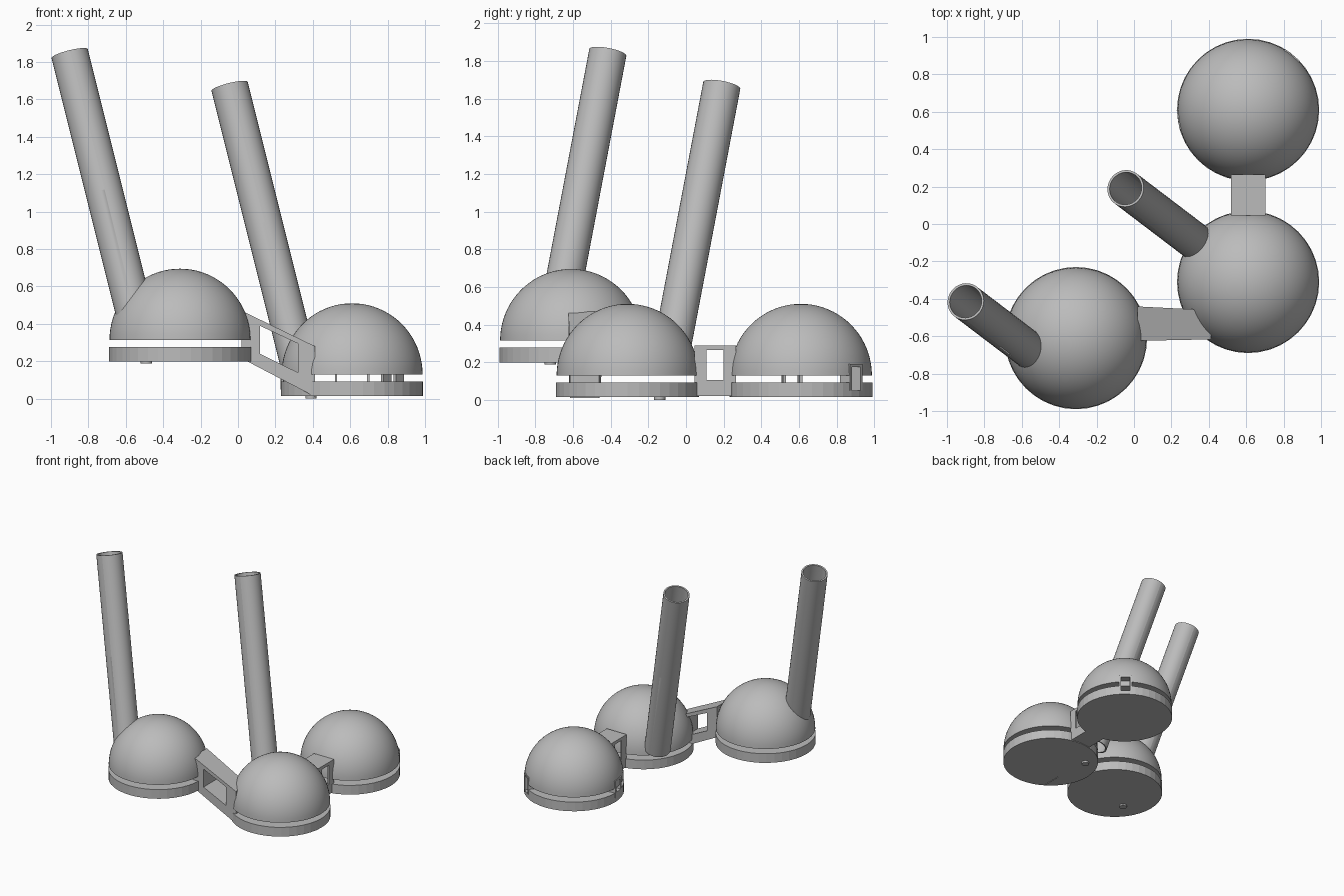
import bpy, bmesh, math
from mathutils import Vector, Matrix

if "Cube" in bpy.data.objects:
    bpy.data.objects.remove(bpy.data.objects["Cube"])

grey = bpy.data.materials.new("light_grey")
grey.diffuse_color = (0.5, 0.5, 0.5, 1)
grey.use_nodes = True
grey.node_tree.nodes["Principled BSDF"].inputs["Base Color"].default_value = grey.diffuse_color


def finish(name, bm, smooth=None):
    bmesh.ops.recalc_face_normals(bm, faces=bm.faces)
    me = bpy.data.meshes.new(name)
    bm.to_mesh(me)
    bm.free()
    ob = bpy.data.objects.new(name, me)
    bpy.context.collection.objects.link(ob)
    me.materials.append(grey)
    if smooth:
        bpy.ops.object.select_all(action='DESELECT')
        ob.select_set(True)
        bpy.context.view_layer.objects.active = ob
        bpy.ops.object.shade_smooth_by_angle(angle=math.radians(smooth))
    return ob


def lathe(name, profile, pos, sides, smooth=None):
    """Revolve (radius, z) points around a vertical axis; closed ends."""
    bm = bmesh.new()
    rings = []
    for r, z in profile:
        n = 1 if r < 1e-6 else sides
        rings.append([bm.verts.new((pos[0] + r * math.cos(2 * math.pi * i / sides),
                                    pos[1] + r * math.sin(2 * math.pi * i / sides),
                                    pos[2] + z)) for i in range(n)])
    for a, b in zip(rings, rings[1:]):
        for i in range(sides):
            j = (i + 1) % sides
            if len(b) == 1:
                bm.faces.new((a[i], a[j], b[0]))
            else:
                bm.faces.new((a[i], a[j], b[j], b[i]))
    for ring in (rings[0], rings[-1]):
        if len(ring) > 1:
            bm.faces.new(ring)
    return finish(name, bm, smooth)


def box(name, lo, hi, mat=Matrix.Identity(4)):
    bm = bmesh.new()
    bmesh.ops.create_cube(bm, size=1)
    lo, hi = Vector(lo), Vector(hi)
    for v in bm.verts:
        v.co = mat @ Vector([(lo[k] + hi[k]) / 2 + v.co[k] * (hi[k] - lo[k]) for k in range(3)])
    return finish(name, bm)


def cut(ob, cutter):
    mod = ob.modifiers.new("cut", 'BOOLEAN')
    mod.operation = 'DIFFERENCE'
    mod.solver = 'EXACT'
    mod.object = cutter
    bpy.context.view_layer.objects.active = ob
    bpy.ops.object.modifier_apply(modifier=mod.name)


def tube(name, origin, axis, r, wall, start, end):
    """Hollow tube; start and end give the length along the axis for each half."""
    w = axis.normalized()
    u = (Vector((1, 0, 0)) - w * w.x).normalized()
    v = w.cross(u)
    n = 16
    # each half has its own angles, so the joint steps squarely
    cols = [(-math.pi / 2 + h * math.pi + math.pi * i / n, h) for h in (0, 1) for i in range(n + 1)]
    bm = bmesh.new()
    loops = []
    for rad, ends in ((r, start), (r, end), (r - wall, end), (r - wall, start)):
        loops.append([bm.verts.new(origin + w * ends[h] + (u * math.cos(a) + v * math.sin(a)) * rad)
                      for a, h in cols])
    for k in range(4):
        a, b = loops[k], loops[(k + 1) % 4]
        for i in range(len(cols)):
            j = (i + 1) % len(cols)
            bm.faces.new((a[i], a[j], b[j], b[i]))
    bmesh.ops.remove_doubles(bm, verts=bm.verts, dist=0.0005)
    return finish(name, bm, 40)


def frame(name, outer, inner, front, back):
    """Window frame: outer and inner four-point loops joined front to back."""
    bm = bmesh.new()
    of, ob_, i_f, ib = [[bm.verts.new(f(p)) for p in loop]
                        for loop, f in ((outer, front), (outer, back), (inner, front), (inner, back))]
    for i in range(4):
        j = (i + 1) % 4
        for a, b in ((of, ob_), (i_f, ib), (of, i_f), (ob_, ib)):
            bm.faces.new((a[i], a[j], b[j], b[i]))
    return finish(name, bm)


# three domes floating just above their base discs
R = 0.38
dome_profile = [(0.377 * math.cos(math.pi / 2 * i / 20), R * math.sin(math.pi / 2 * i / 20)) for i in range(20)]
dome_profile.append((0, R))
domes, discs = {}, {}
for key, x, y, z in (("left", -0.31, -0.61, 0.2), ("front", 0.61, -0.31, 0.015), ("back", 0.61, 0.61, 0.015)):
    gap = 0.115
    domes[key] = lathe(key + "_dome", dome_profile, (x, y, z + gap), 64, 50)
    discs[key] = lathe(key + "_base_disc", [(R, 0), (R, 0.077)], (x, y, z), 40)

# small pegs under two discs
for name, x, y, z in (("left_peg", -0.49, -0.72, 0.187), ("front_peg", 0.39, -0.14, 0.0)):
    lathe(name, [(0.03, 0), (0.03, 0.03)], (x, y, z), 20, 40)

# sockets in the rim of the back dome
for k, deg in enumerate((51, 188)):
    m = Matrix.Translation((0.61, 0.61, 0)) @ Matrix.Rotation(math.radians(deg), 4, 'Z')
    c = box("socket_cutter", (0.31, -0.052, 0.05), (0.5, 0.052, 0.19), m)
    cut(domes["back"], c)
    cut(discs["back"], c)
    bpy.data.objects.remove(c)
    for s in (-1, 1):
        box("socket_post", (0.31, min(s * 0.035, s * 0.052), 0.05), (0.378, max(s * 0.035, s * 0.052), 0.19), m)
    box("socket_lintel", (0.31, -0.052, 0.175), (0.378, 0.052, 0.19), m)

# sloping window frame between left and front domes
frame("sloping_connector",
      [(0.02, 0.47), (0.02, 0.215), (0.412, 0.01), (0.412, 0.28)],
      [(0.117, 0.39), (0.117, 0.24), (0.32, 0.14), (0.32, 0.295)],
      lambda p: (p[0], -0.625 + 0.02 * p[0], p[1]), lambda p: (p[0], -0.44 - 0.05 * p[0], p[1]))

# level window frame between front and back domes
level = frame("level_connector",
              [(0.045, 0.29), (0.045, 0.02), (0.265, 0.02), (0.265, 0.29)],
              [(0.11, 0.265), (0.11, 0.105), (0.20, 0.105), (0.20, 0.265)],
              lambda p: (0.518, p[0], p[1]), lambda p: (0.702, p[0], p[1]))
c = box("end_cutter", (0.53, -0.1, 0.085), (0.69, 0.4, 0.27))
cut(level, c)
bpy.data.objects.remove(c)

# leaning two-part tubes with a stepped joint
axis = Vector((-0.25, 0.19, 1))
L = axis.length
for key, top, low, joint in (("left", (-0.9, -0.415, 1.845), 0.46, 1.10), ("front", (-0.045, 0.19, 1.67), 0.17, 0.925)):
    top = Vector(top)
    o = top - axis * top.z
    step = (joint * L + 0.06, joint * L)
    tube(key + "_tube_lower", o, axis, 0.1, 0.012, (low * L, low * L), step)
    tube(key + "_tube_upper", o, axis, 0.1, 0.012, step, (top.z * L, top.z * L))
